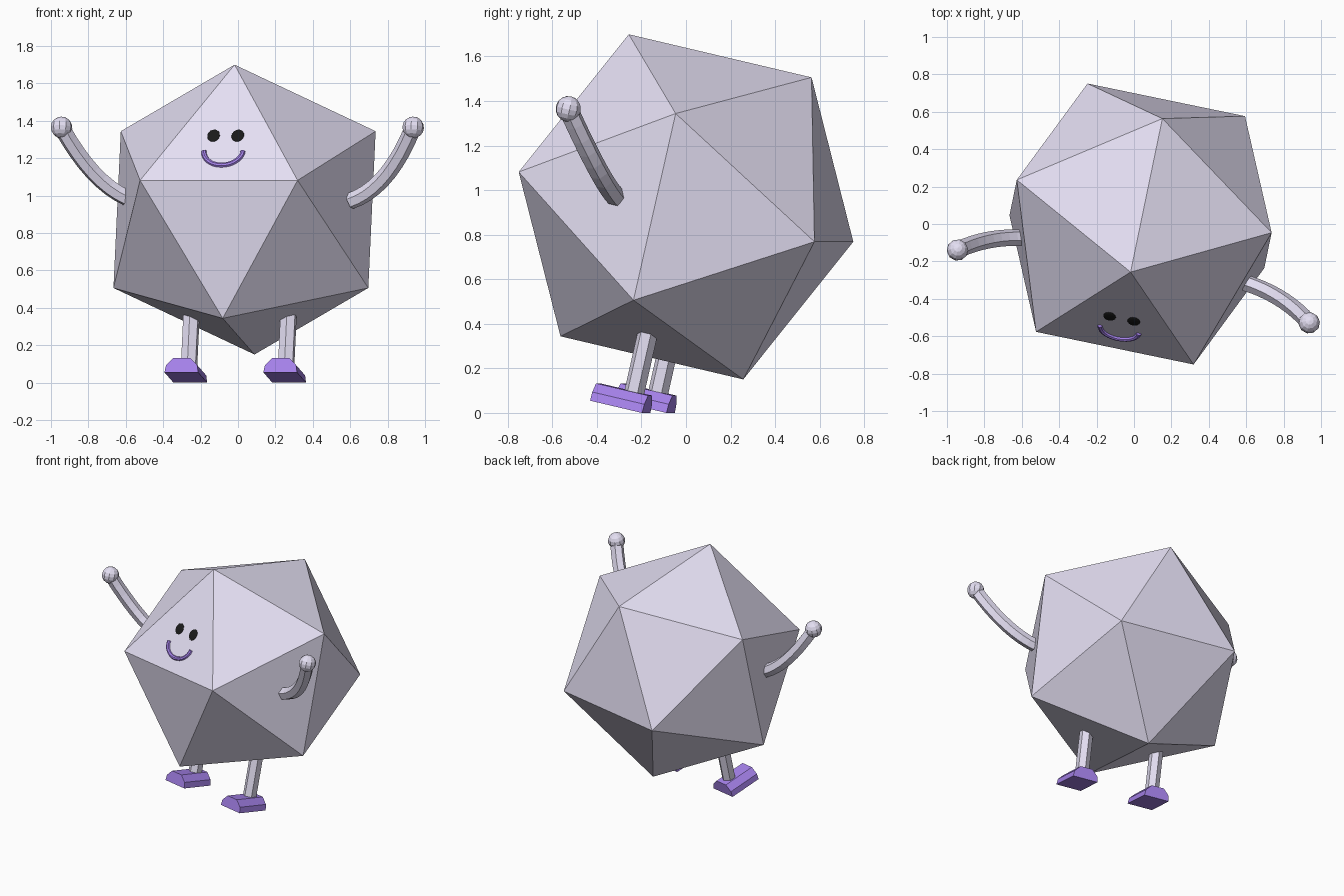
import bpy, bmesh
from math import radians, sin, cos, pi, sqrt
from mathutils import Matrix, Vector

if "Cube" in bpy.data.objects:
    bpy.data.objects.remove(bpy.data.objects["Cube"])

# Whole figure is built upright and symmetric, then yawed and leaned back
POSE = (Matrix.Translation((0.035, 0, 0.925))
        @ Matrix.Rotation(radians(-11.7), 4, 'Z')
        @ Matrix.Rotation(radians(-13), 4, 'X'))


def material(name, rgb):
    m = bpy.data.materials.new(name)
    m.diffuse_color = (*rgb, 1)
    m.use_nodes = True
    m.node_tree.nodes["Principled BSDF"].inputs["Base Color"].default_value = m.diffuse_color
    return m


LILAC = material("lilac", (0.78, 0.74, 0.90))
PURPLE = material("purple", (0.39, 0.23, 0.85))
BLACK = material("black", (0.01, 0.01, 0.01))


def place(name, data, mat, local=Matrix()):
    ob = bpy.data.objects.new(name, data)
    bpy.context.collection.objects.link(ob)
    data.materials.append(mat)
    ob.matrix_world = POSE @ local
    return ob


def from_bmesh(name, bm, mat, local=Matrix()):
    bmesh.ops.recalc_face_normals(bm, faces=bm.faces)
    me = bpy.data.meshes.new(name)
    bm.to_mesh(me)
    bm.free()
    return place(name, me, mat, local)


def tube(name, points, radius, bevel_res, mat, local=Matrix()):
    cu = bpy.data.curves.new(name, 'CURVE')
    cu.dimensions = '3D'
    cu.bevel_depth = radius
    cu.bevel_resolution = bevel_res
    cu.use_fill_caps = True
    sp = cu.splines.new('POLY')
    sp.points.add(len(points) - 1)
    for p, co in zip(sp.points, points):
        p.co = (*co, 1)
    sp.use_smooth = False
    return place(name, cu, mat, local)


# Body: regular icosahedron from three golden rectangles
A = 0.43
PHI = (1 + sqrt(5)) / 2
bm = bmesh.new()
for s in (-A, A):
    for t in (-A * PHI, A * PHI):
        for co in ((s, t, 0), (0, s, t), (t, 0, s)):
            bm.verts.new(co)
bmesh.ops.convex_hull(bm, input=bm.verts)
from_bmesh("body", bm, LILAC)


def on_face(x, z):
    """Frame lying on the front upper facet: local x, up the facet, outward."""
    y = -A * PHI + z * (A * PHI - A) / (A * PHI)
    return Matrix.Translation((x, y, z)) @ Matrix.Rotation(radians(69.1), 4, 'X')


# Mouth
arc = [(0.106 * cos(a), 0.09 * sin(a), 0)
       for a in (pi + pi * i / 14 for i in range(15))]
tube("mouth", arc, 0.014, 2, PURPLE, on_face(0.004, 0.175))

for side, s in (("left", -1), ("right", 1)):
    # Eye
    bm = bmesh.new()
    bmesh.ops.create_uvsphere(bm, u_segments=16, v_segments=10, radius=1)
    from_bmesh(side + "_eye", bm, BLACK,
               on_face(0.004 + s * 0.066, 0.269) @ Matrix.Diagonal((0.034, 0.039, 0.008, 1)))

    # Arm: curved hexagonal tube (one arm sits slightly closer in)
    shift = 0.06 if s < 0 else 0
    p0, p1, p2 = [Vector((s * (x - shift), y, z)) for x, y, z in
                  ((0.615, -0.20, 0), (0.83, -0.235, 0.06), (0.99, -0.425, 0.353))]
    path = [p0 * (1 - t) ** 2 + p1 * 2 * t * (1 - t) + p2 * t * t
            for t in (i / 9 for i in range(10))]
    tube(side + "_arm", path, 0.045, 1, LILAC)

    # Hand
    bm = bmesh.new()
    bmesh.ops.create_uvsphere(bm, u_segments=10, v_segments=8, radius=0.058)
    from_bmesh(side + "_hand", bm, LILAC, Matrix.Translation(p2))

    # Leg
    bm = bmesh.new()
    bmesh.ops.create_cone(bm, cap_ends=True, segments=6, radius1=0.046,
                          radius2=0.046, depth=0.30)
    from_bmesh(side + "_leg", bm, LILAC, Matrix.Translation((s * 0.265, 0.01, -0.72)))

    # Foot: half-round profile extruded front to back
    bm = bmesh.new()
    half = ((0.092, 0), (0.085, 0.04), (0.045, 0.08))
    profile = list(half) + [(-x, z) for x, z in reversed(half)]
    face = bm.faces.new([bm.verts.new((x, -0.16, z)) for x, z in profile])
    ext = bmesh.ops.extrude_face_region(bm, geom=[face], use_keep_orig=True)
    bmesh.ops.translate(bm, vec=(0, 0.245, 0),
                        verts=[v for v in ext["geom"] if isinstance(v, bmesh.types.BMVert)])
    from_bmesh(side + "_foot", bm, PURPLE, Matrix.Translation((s * 0.27, 0, -0.93)))
